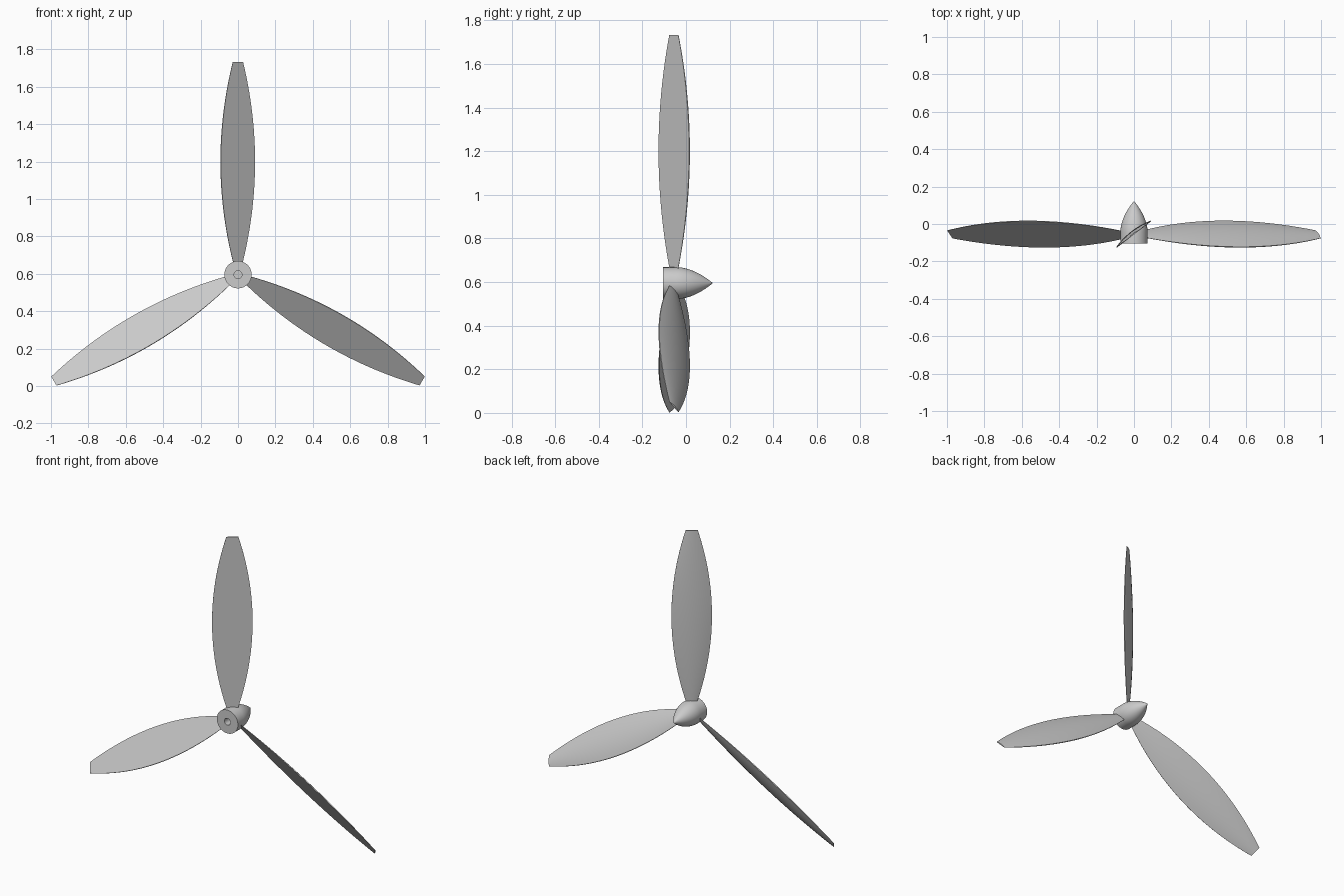
import bpy, bmesh, math
from mathutils import Matrix, Vector

cube = bpy.data.objects.get("Cube")
if cube:
    bpy.data.objects.remove(cube, do_unlink=True)

HUB_Z = 0.595
PITCH = math.radians(37.5)

grey = bpy.data.materials.new("light_grey")
grey.use_nodes = True
colour = (0.6, 0.6, 0.6, 1)
grey.diffuse_color = colour
grey.node_tree.nodes["Principled BSDF"].inputs["Base Color"].default_value = colour


def make_object(name, bm, angle):
    bmesh.ops.recalc_face_normals(bm, faces=bm.faces)
    mesh = bpy.data.meshes.new(name)
    bm.to_mesh(mesh)
    bm.free()
    mesh.materials.append(grey)
    obj = bpy.data.objects.new(name, mesh)
    bpy.context.collection.objects.link(obj)
    bpy.ops.object.select_all(action='DESELECT')
    obj.select_set(True)
    bpy.context.view_layer.objects.active = obj
    bpy.ops.object.shade_smooth_by_angle(angle=math.radians(angle))
    return obj


def bridge(bm, a, b):
    n = len(a)
    for i in range(n):
        j = (i + 1) % n
        bm.faces.new((a[i], a[j], b[j], b[i]))


# Hub: spun profile of blind shaft hole, flat front, cylinder and pointed nose
def build_hub():
    segments = 48
    profile = [(0.021, -0.055), (0.021, -0.105), (0.073, -0.105), (0.073, -0.045)]
    steps = 14
    for i in range(1, steps):
        t = i / steps
        profile.append((0.073 * (1 - t ** 1.9), -0.045 + 0.168 * t))
    bm = bmesh.new()
    rings = []
    for r, y in profile:
        rings.append([bm.verts.new((r * math.cos(2 * math.pi * k / segments), y,
                                    r * math.sin(2 * math.pi * k / segments)))
                      for k in range(segments)])
    for a, b in zip(rings, rings[1:]):
        bridge(bm, a, b)
    bm.faces.new(rings[0])
    tip = bm.verts.new((0, 0.123, 0))
    last = rings[-1]
    for k in range(segments):
        bm.faces.new((last[k], last[(k + 1) % segments], tip))
    hub = make_object("hub_and_nose", bm, 35)
    hub.location.z = HUB_Z


# Blade: flat front, curved back, arched outline, set at a fixed pitch
def build_blade(name, turn):
    along = Vector((math.cos(PITCH), math.sin(PITCH), 0))
    normal = Vector((-math.sin(PITCH), math.cos(PITCH), 0))
    root, tip, middle = 0.035, 1.137, 0.605
    sections, arc = 32, 12
    bm = bmesh.new()
    rings = []
    for i in range(sections + 1):
        r = root + (tip - root) * i / sections
        half = 0.115 - 0.285 * (r - middle) ** 2
        scale = half / 0.115
        points = [(-1, 0), (1, 0)]
        for k in range(arc + 1):
            s = 1 - 2 * k / arc
            points.append((s, (0.005 + 0.017 * (1 - s * s)) * scale))
        centre = Vector((0, -0.056, r))
        rings.append([bm.verts.new(centre + along * half * s + normal * t)
                      for s, t in points])
    for a, b in zip(rings, rings[1:]):
        bridge(bm, a, b)
    bm.faces.new(rings[0])
    bm.faces.new(rings[-1])
    bmesh.ops.transform(bm, matrix=Matrix.Rotation(turn, 4, 'Y'), verts=bm.verts)
    blade = make_object(name, bm, 35)
    blade.location.z = HUB_Z


build_hub()
for i, name in enumerate(("top_blade", "left_blade", "right_blade")):
    build_blade(name, i * 2 * math.pi / 3)
